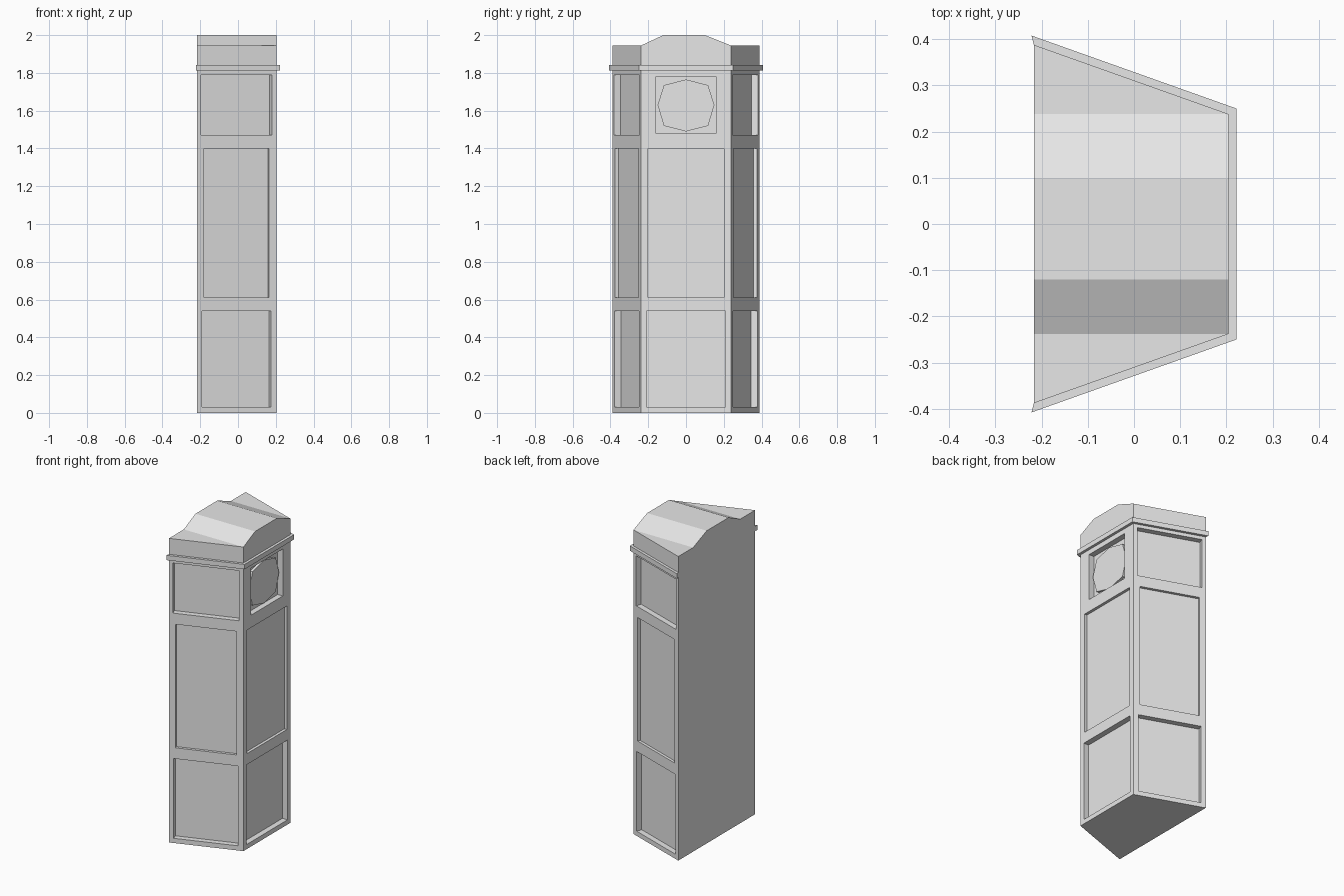
import bpy, bmesh
from mathutils import Vector

cube = bpy.data.objects.get("Cube")
if cube:
    bpy.data.objects.remove(cube, do_unlink=True)

grey = bpy.data.materials.new("plain grey")
grey.use_nodes = True
grey.diffuse_color = (0.8, 0.8, 0.8, 1)
grey.node_tree.nodes["Principled BSDF"].inputs["Base Color"].default_value = (0.8, 0.8, 0.8, 1)

BACK, FRONT = -0.217, 0.205        # dial side faces +x
BACK_HALF, FRONT_HALF = 0.388, 0.238


def prism(bm, base, offset):
    """Extrude a planar outline by an offset vector."""
    face = bm.faces.new([bm.verts.new(p) for p in base])
    new = bmesh.ops.extrude_face_region(bm, geom=[face])["geom"]
    bmesh.ops.translate(bm, vec=offset, verts=[v for v in new if isinstance(v, bmesh.types.BMVert)])


def upright(bm, plan, z0, z1):
    prism(bm, [(x, y, z0) for x, y in plan], (0, 0, z1 - z0))


def make(name, bm):
    bmesh.ops.recalc_face_normals(bm, faces=bm.faces)
    mesh = bpy.data.meshes.new(name)
    bm.to_mesh(mesh)
    bm.free()
    mesh.materials.append(grey)
    obj = bpy.data.objects.new(name, mesh)
    bpy.context.collection.objects.link(obj)
    return obj


# Tapered case
bm = bmesh.new()
upright(bm, [(BACK, -BACK_HALF), (FRONT, -FRONT_HALF), (FRONT, FRONT_HALF), (BACK, BACK_HALF)], 0, 1.83)
case = make("case", bm)

# Recessed panels, cut from the dial side and both slanted sides
bm = bmesh.new()


def recess(a, b, z0, z1, depth):
    a, b = Vector(a), Vector(b)
    d = (b - a).normalized()
    n = Vector((d.y, -d.x))
    upright(bm, [a + n * 0.03, b + n * 0.03, b - n * depth, a - n * depth], z0, z1)


def side_y(x):
    return BACK_HALF + (x - BACK) / (FRONT - BACK) * (FRONT_HALF - BACK_HALF)


# side x range, dial-side half width, z range, dial-side z range, depth
for x0, x1, half, z0, z1, f0, f1, depth in (
        (-0.19, 0.175, 0.208, 0.03, 0.54, 0.03, 0.54, 0.036),
        (-0.18, 0.165, 0.202, 0.61, 1.40, 0.61, 1.40, 0.018),
        (-0.195, 0.18, 0.16, 1.47, 1.79, 1.48, 1.78, 0.036)):
    recess((FRONT, -half), (FRONT, half), f0, f1, depth)
    recess((x0, -side_y(x0)), (x1, -side_y(x1)), z0, z1, depth)
    recess((x1, side_y(x1)), (x0, side_y(x0)), z0, z1, depth)
cutter = make("panel_cutter", bm)
cutter.hide_render = True
cutter.hide_set(True)
cutter.display_type = 'WIRE'
cut = case.modifiers.new("panels", 'BOOLEAN')
cut.operation = 'DIFFERENCE'
cut.solver = 'EXACT'
cut.object = cutter

# Apply the cut, then drop the cutter
bpy.context.view_layer.objects.active = case
case.select_set(True)
bpy.ops.object.modifier_apply(modifier="panels")
bpy.data.objects.remove(cutter, do_unlink=True)

# Eight-sided dial raised from its recess
bm = bmesh.new()
dial = [(0, 1.765), (0.117, 1.735), (0.15, 1.63), (0.117, 1.52),
        (0, 1.49), (-0.117, 1.52), (-0.15, 1.63), (-0.117, 1.735)]
prism(bm, [(FRONT - 0.038, y, z) for y, z in dial], (0.018, 0, 0))
make("dial", bm)

# Cornice band, flush at the back
bm = bmesh.new()
upright(bm, [(BACK, -BACK_HALF), (-0.222, -0.408), (0.222, -0.25),
             (0.222, 0.25), (-0.222, 0.408), (BACK, BACK_HALF)], 1.812, 1.843)
make("cornice", bm)

# Crown with arched pediment, trimmed to the slanted sides
bm = bmesh.new()
crown = [(-0.5, 1.82), (-0.5, 1.945), (-FRONT_HALF, 1.945), (-0.12, 2.0),
         (0.1, 2.0), (FRONT_HALF, 1.945), (0.5, 1.945), (0.5, 1.82)]
prism(bm, [(BACK, y, z) for y, z in crown], (FRONT - BACK, 0, 0))
for s in (-1, 1):
    cutting = bmesh.ops.bisect_plane(
        bm, geom=bm.verts[:] + bm.edges[:] + bm.faces[:], dist=1e-5,
        plane_co=(BACK, s * BACK_HALF, 0),
        plane_no=(BACK_HALF - FRONT_HALF, s * (FRONT - BACK), 0), clear_outer=True)
    bmesh.ops.holes_fill(bm, edges=[e for e in bm.edges if e.is_boundary], sides=0)
make("crown", bm)
